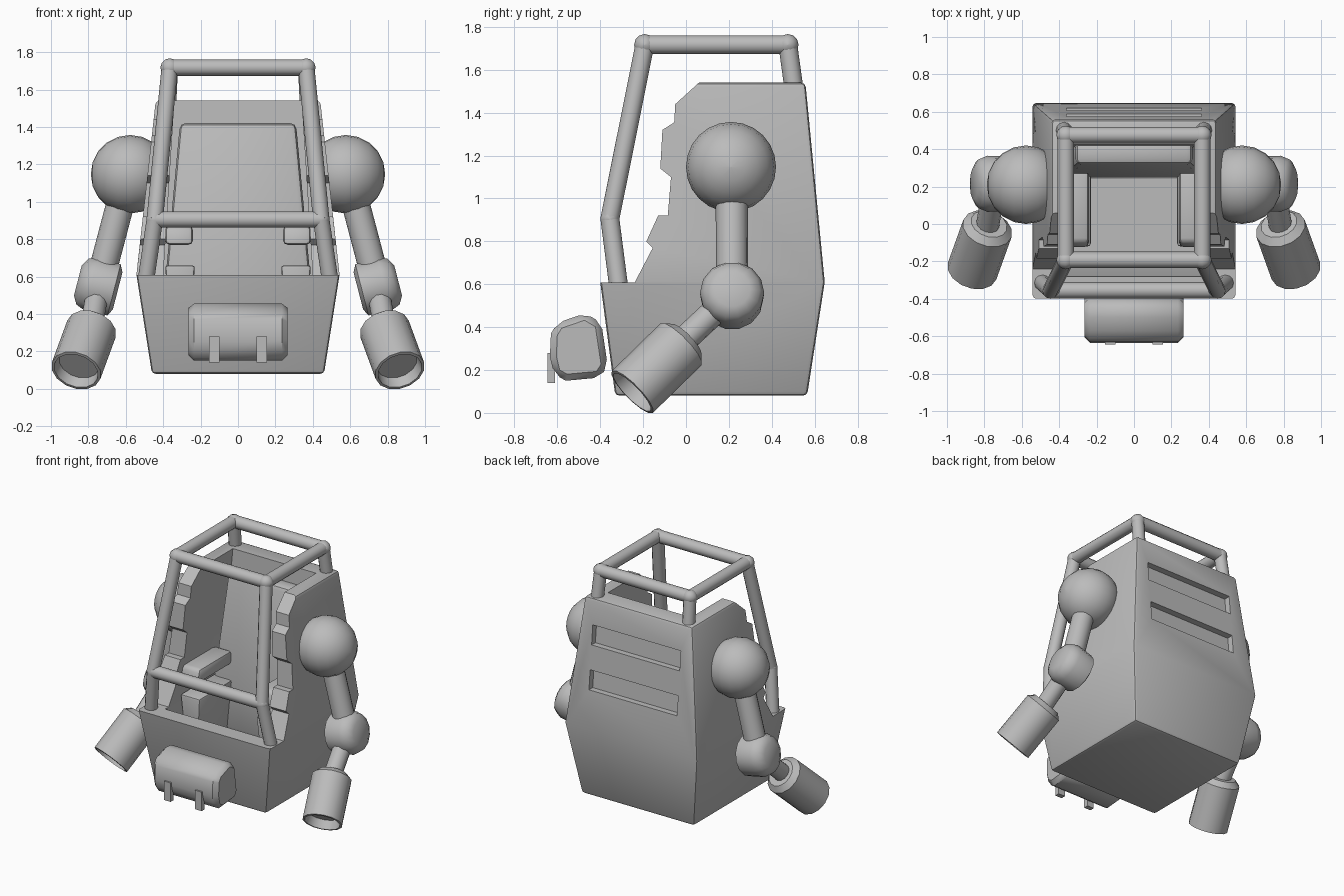
import bpy, bmesh, math
from mathutils import Vector

if "Cube" in bpy.data.objects:
    bpy.data.objects.remove(bpy.data.objects["Cube"])

grey = bpy.data.materials.new("plain grey")
grey.diffuse_color = (0.5, 0.5, 0.5, 1)
grey.use_nodes = True
grey.node_tree.nodes["Principled BSDF"].inputs["Base Color"].default_value = grey.diffuse_color


def finish(name, bm, angle=40):
    bmesh.ops.remove_doubles(bm, verts=bm.verts, dist=0.0005)
    bmesh.ops.recalc_face_normals(bm, faces=bm.faces)
    me = bpy.data.meshes.new(name)
    bm.to_mesh(me)
    bm.free()
    me.materials.append(grey)
    ob = bpy.data.objects.new(name, me)
    bpy.context.collection.objects.link(ob)
    smooth(ob, angle)
    return ob


def smooth(ob, angle=40):
    bpy.ops.object.select_all(action='DESELECT')
    ob.select_set(True)
    bpy.context.view_layer.objects.active = ob
    bpy.ops.object.shade_smooth_by_angle(angle=math.radians(angle))


def skin(bm, rings):
    loops = [[bm.verts.new(p) for p in r] for r in rings]
    n = len(loops[0])
    for a, b in zip(loops, loops[1:]):
        for i in range(n):
            bm.faces.new((a[i], a[(i + 1) % n], b[(i + 1) % n], b[i]))
    bm.faces.new(loops[0])
    bm.faces.new(loops[-1])
    bmesh.ops.recalc_face_normals(bm, faces=bm.faces)


def bevel_sharp(bm, width, seg=2):
    edges = [e for e in bm.edges if e.calc_face_angle(0) > math.radians(35)]
    bmesh.ops.bevel(bm, geom=edges, offset=width, segments=seg, profile=0.5, affect='EDGES')


def loft(name, levels, bevel=0.0, xc=0.0):
    """Stacked rectangles given as (z, half width, y front, y back)."""
    bm = bmesh.new()
    skin(bm, [[(xc - x, a, z), (xc + x, a, z), (xc + x, b, z), (xc - x, b, z)]
              for z, x, a, b in levels])
    if bevel:
        bevel_sharp(bm, bevel)
    return finish(name, bm)


def prism(name, pts, x0, x1, bevel=0.0):
    """A y-z outline pushed along x."""
    bm = bmesh.new()
    skin(bm, [[(x, y, z) for y, z in pts] for x in (x0, x1)])
    if bevel:
        bevel_sharp(bm, bevel, 1)
    return finish(name, bm)


def lathe(name, p, q, prof, sides=16, angle=40):
    """Profile of (distance, radius) turned round the line from p toward q."""
    p, axis = Vector(p), (Vector(q) - Vector(p)).normalized()
    ref = Vector((0, 0, 1)) if abs(axis.z) < 0.95 else Vector((0, 1, 0))
    u = axis.cross(ref).normalized()
    v = axis.cross(u)
    bm = bmesh.new()
    skin(bm, [[p + axis * t + (u * math.cos(k) + v * math.sin(k)) * max(r, 1e-3)
               for k in (2 * math.pi * i / sides for i in range(sides))] for t, r in prof])
    return finish(name, bm, angle)


def tube(name, p, q, r, sides=12):
    return lathe(name, p, q, [(0, r), ((Vector(q) - Vector(p)).length, r)], sides)


def ball(name, c, r, sides=12, rings=6):
    prof = [(-r * math.cos(math.pi * i / rings), r * math.sin(math.pi * i / rings))
            for i in range(rings + 1)]
    c = Vector(c)
    return lathe(name, c, c + Vector((1, 0, 0)), prof, sides, 80)


def cut(ob, cutter):
    m = ob.modifiers.new("cut", 'BOOLEAN')
    m.operation, m.solver, m.object = 'DIFFERENCE', 'EXACT', cutter
    bpy.context.view_layer.objects.active = ob
    bpy.ops.object.modifier_apply(modifier=m.name)
    bpy.data.objects.remove(cutter)


# cockpit hull
hull = loft("hull", [(0.08, 0.46, -0.33, 0.565), (0.61, 0.543, -0.4, 0.647),
                     (1.54, 0.44, -0.25, 0.557)], 0.02)
# stepped front edge of the side walls
cut(hull, prism("front_cutter", [
    (-0.7, 0.607), (-0.24, 0.607), (-0.155, 0.77), (-0.185, 0.8), (-0.13, 0.92), (-0.085, 0.92),
    (-0.07, 1.1), (-0.12, 1.14), (-0.11, 1.32), (-0.055, 1.355), (-0.05, 1.44), (0.06, 1.54),
    (0.13, 1.6), (-0.7, 1.6)], -0.8, 0.8))
# cabin hollow
cut(hull, loft("cabin_cutter", [(0.3, 0.32, -0.16, 0.34), (0.6, 0.4, -0.28, 0.38),
                                (1.62, 0.335, -0.28, 0.43)]))
# two vents in the back
for z in (1.28, 0.96):
    yb = 0.645 - (z - 0.61) * 0.097
    cut(hull, prism("vent_cutter", [(yb - 0.05, z + 0.07), (yb - 0.035, z - 0.07),
                                    (yb + 0.1, z - 0.07), (yb + 0.1, z + 0.08)], -0.36, 0.36))
smooth(hull, 35)

# seat back and cushion
loft("seat_back", [(0.29, 0.31, 0.24, 0.36), (0.62, 0.385, 0.25, 0.4),
                   (1.42, 0.31, 0.32, 0.44)], 0.03)

# headlamp pack on the nose
prism("nose_pack", [(-0.635, 0.26), (-0.63, 0.37), (-0.6, 0.42), (-0.47, 0.465), (-0.395, 0.42),
                    (-0.365, 0.22), (-0.4, 0.165), (-0.56, 0.15), (-0.615, 0.18)],
      -0.265, 0.265, 0.03)

for s, side in ((-1, "left"), (1, "right")):
    # buckle straps under the pack
    prism(side + "_strap", [(-0.645, 0.28), (-0.645, 0.14), (-0.61, 0.14), (-0.61, 0.28)],
          s * 0.1, s * 0.155)
    # side console and armrest
    loft(side + "_console", [(0.29, 0.05, -0.1, 0.3), (0.66, 0.08, -0.12, 0.3)], 0.015, s * 0.31)
    loft(side + "_armrest", [(0.77, 0.075, -0.13, 0.28), (0.87, 0.075, -0.1, 0.28)], 0.025, s * 0.315)

    # roll cage posts
    top_f, top_b = (s * 0.365, -0.192, 1.717), (s * 0.365, 0.475, 1.717)
    mid, foot = (s * 0.445, -0.355, 0.905), (s * 0.49, -0.315, 0.595)
    tube(side + "_front_post", top_f, mid, 0.044)
    tube(side + "_front_post_foot", mid, foot, 0.044)
    tube(side + "_back_post", top_b, (s * 0.375, 0.505, 1.5), 0.044)
    tube(side + "_roof_bar", top_f, top_b, 0.044)
    for c, r in ((top_f, 0.05), (top_b, 0.05), (mid, 0.045)):
        ball(side + "_cage_joint", c, r)

    # arm: shoulder ball, upper arm, elbow drum, forearm, hollow hand
    ball(side + "_shoulder", (s * 0.577, 0.21, 1.147), 0.21, 24, 10)
    elbow = Vector((s * 0.745, 0.215, 0.55))
    tube(side + "_upper_arm", (s * 0.6, 0.213, 1.1), elbow, 0.075, 16)
    lathe(side + "_elbow", elbow, elbow + Vector((s * 0.97, 0, -s * s * 0.25 * -1)),
          [(-0.105, 0.105), (-0.085, 0.145), (0.04, 0.15), (0.09, 0.13), (0.115, 0.085)], 14, 50)
    tube(side + "_forearm", elbow, (s * 0.785, -0.02, 0.33), 0.062, 12)
    lathe(side + "_hand", (s * 0.775, 0.0, 0.343), (s * 0.865, -0.25, 0.098),
          [(0, 0.1), (0.035, 0.137), (0.362, 0.137), (0.364, 0.122), (0.3, 0.112)], 14)

# cage cross bars
for name, x, y, z in (("front_roof_bar", 0.365, -0.192, 1.717), ("back_roof_bar", 0.365, 0.475, 1.717),
                      ("front_guard_bar", 0.445, -0.355, 0.905)):
    tube(name, (-x, y, z), (x, y, z), 0.044)
